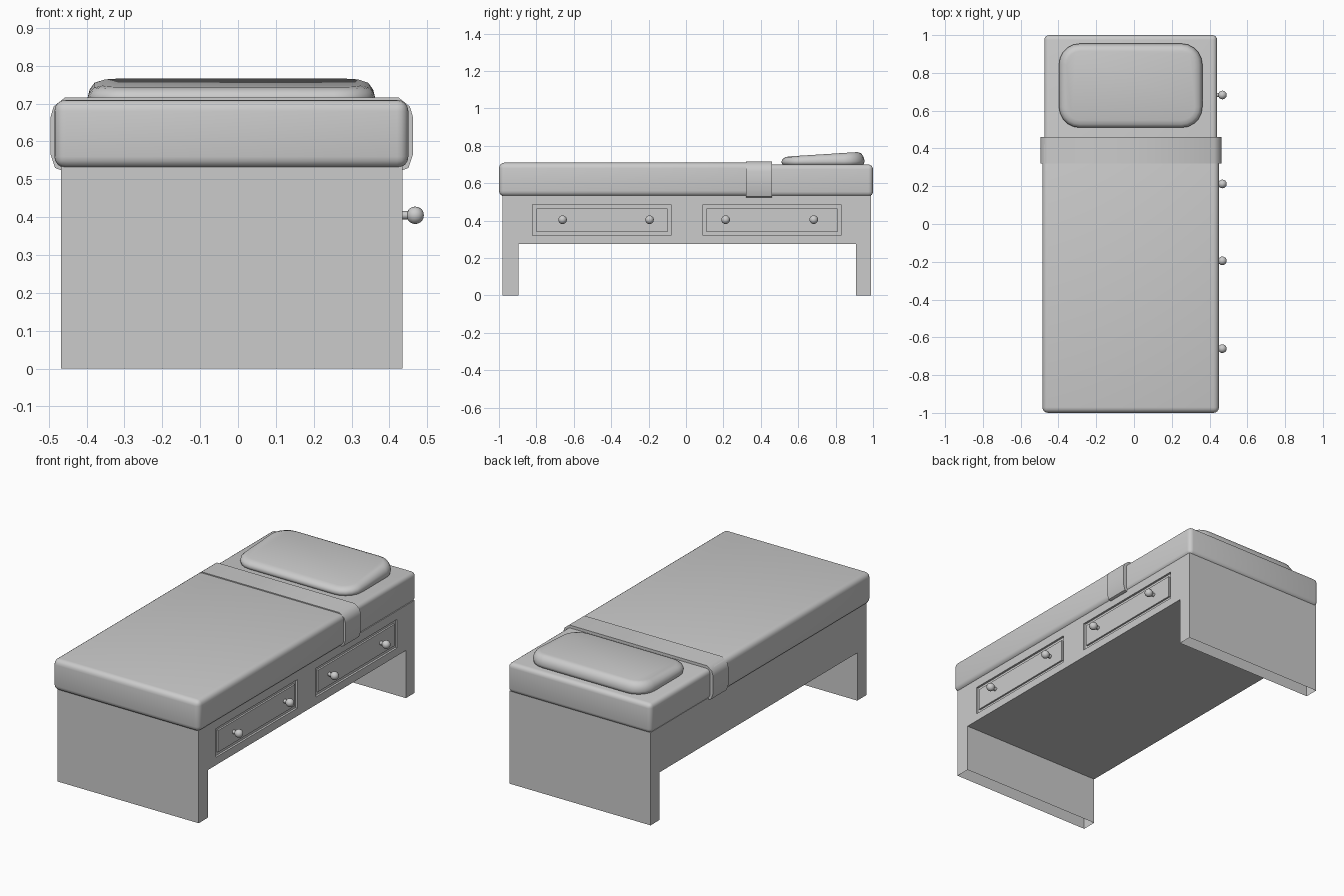
import bpy, bmesh, math
from mathutils import Matrix, Vector

if "Cube" in bpy.data.objects:
    bpy.data.objects.remove(bpy.data.objects["Cube"])


def finish(name, bm, smooth=None):
    bmesh.ops.recalc_face_normals(bm, faces=bm.faces[:])
    mesh = bpy.data.meshes.new(name)
    bm.to_mesh(mesh)
    bm.free()
    ob = bpy.data.objects.new(name, mesh)
    bpy.context.collection.objects.link(ob)
    bpy.ops.object.select_all(action='DESELECT')
    ob.select_set(True)
    bpy.context.view_layer.objects.active = ob
    if smooth:
        bpy.ops.object.shade_smooth_by_angle(angle=math.radians(smooth))
    return ob


def box(name, lo, hi, bevel=0, segments=3, smooth=None):
    bm = bmesh.new()
    lo, hi = Vector(lo), Vector(hi)
    m = Matrix.Translation((lo + hi) / 2) @ Matrix.Diagonal((*(hi - lo), 1))
    bmesh.ops.create_cube(bm, size=1, matrix=m)
    if bevel:
        bmesh.ops.bevel(bm, geom=bm.edges[:], offset=bevel, segments=segments,
                        profile=0.5, affect='EDGES')
    return finish(name, bm, smooth)


def rounded_rect(x0, x1, y0, y1, r, steps=5):
    pts = []
    for cx, cy, a in ((x1 - r, y1 - r, 0), (x0 + r, y1 - r, 90),
                      (x0 + r, y0 + r, 180), (x1 - r, y0 + r, 270)):
        for i in range(steps + 1):
            t = math.radians(a + 90 * i / steps)
            pts.append((cx + r * math.cos(t), cy + r * math.sin(t)))
    return pts


# Bed frame: side profile pushed across the width
XL, XR = -0.467, 0.435
profile = [(-0.98, 0), (-0.895, 0), (-0.895, 0.275), (0.91, 0.275),
           (0.91, 0), (0.99, 0), (0.99, 0.535), (-0.98, 0.535)]
bm = bmesh.new()
face = bm.faces.new([bm.verts.new((XL, y, z)) for y, z in profile])
ext = bmesh.ops.extrude_face_region(bm, geom=[face])
bmesh.ops.translate(bm, vec=(XR - XL, 0, 0),
                    verts=[v for v in ext['geom'] if isinstance(v, bmesh.types.BMVert)])
frame = finish("bed_frame", bm)

# Drawers: recess in the frame, with a front panel set inside it
for i, (y0, y1) in enumerate(((-0.82, -0.08), (0.09, 0.83))):
    cutter = box(f"drawer_cutter_{i}", (XR - 0.012, y0, 0.32), (XR + 0.05, y1, 0.485))
    mod = frame.modifiers.new("recess", 'BOOLEAN')
    mod.object = cutter
    mod.operation = 'DIFFERENCE'
    mod.solver = 'EXACT'
    bpy.context.view_layer.objects.active = frame
    bpy.ops.object.modifier_apply(modifier=mod.name)
    bpy.data.objects.remove(cutter)
    g = 0.02
    box(f"drawer_front_{i}", (XR - 0.013, y0 + g, 0.32 + g), (XR - 0.002, y1 - g, 0.485 - g))

# The frame legs are open underneath
bm = bmesh.new()
bm.from_mesh(frame.data)
bmesh.ops.delete(bm, geom=[f for f in bm.faces if f.calc_center_median().z < 0.001],
                 context='FACES_ONLY')
bm.to_mesh(frame.data)
bm.free()

# Drawer knobs: ball on a short stem
for i, y in enumerate((-0.66, -0.195, 0.212, 0.683)):
    bm = bmesh.new()
    bmesh.ops.create_uvsphere(bm, u_segments=16, v_segments=10, radius=0.023,
                              matrix=Matrix.Translation((0.468, y, 0.405)))
    bmesh.ops.create_cone(bm, cap_ends=True, segments=12, radius1=0.011, radius2=0.011,
                          depth=0.05, matrix=Matrix.Translation((0.435, y, 0.405))
                          @ Matrix.Rotation(math.pi / 2, 4, 'Y'))
    finish(f"drawer_knob_{i}", bm, 40)

# Mattress, blanket and the folded blanket edge
box("mattress", (-0.475, -0.97, 0.53), (0.44, 1.0, 0.70), 0.025, 4, 50)
box("blanket", (-0.485, -1.0, 0.53), (0.45, 0.45, 0.71), 0.03, 4, 50)

fold = [(-0.47, 0.525), (-0.483, 0.53), (-0.495, 0.565), (-0.495, 0.665),
        (-0.487, 0.692), (-0.457, 0.716)]
fold += [(-0.033 - x, z) for x, z in reversed(fold)]
bm = bmesh.new()
face = bm.faces.new([bm.verts.new((x, 0.32, z)) for x, z in fold])
ext = bmesh.ops.extrude_face_region(bm, geom=[face])
bmesh.ops.translate(bm, vec=(0, 0.14, 0),
                    verts=[v for v in ext['geom'] if isinstance(v, bmesh.types.BMVert)])
finish("blanket_fold", bm, 45)

# Pillow: stacked rounded outlines, the top rising towards the head end
bm = bmesh.new()
rings = []
for inset, z, tilt in ((0.025, 0.69, 0), (0.004, 0.702, 0), (0, 0.715, 0.1),
                       (0.005, 0.728, 0.45), (0.018, 0.738, 0.85), (0.04, 0.742, 1)):
    pts = rounded_rect(-0.397 + inset, 0.362 - inset, 0.51 + inset, 0.955 - inset,
                       0.11 - inset)
    rings.append([bm.verts.new((x, y, z + tilt * 0.024 * (y - 0.53) / 0.38))
                  for x, y in pts])
n = len(rings[0])
for a, b in zip(rings, rings[1:]):
    for i in range(n):
        bm.faces.new((a[i], a[(i + 1) % n], b[(i + 1) % n], b[i]))
bm.faces.new(rings[-1])
bm.faces.new(rings[0])
finish("pillow", bm, 60)
